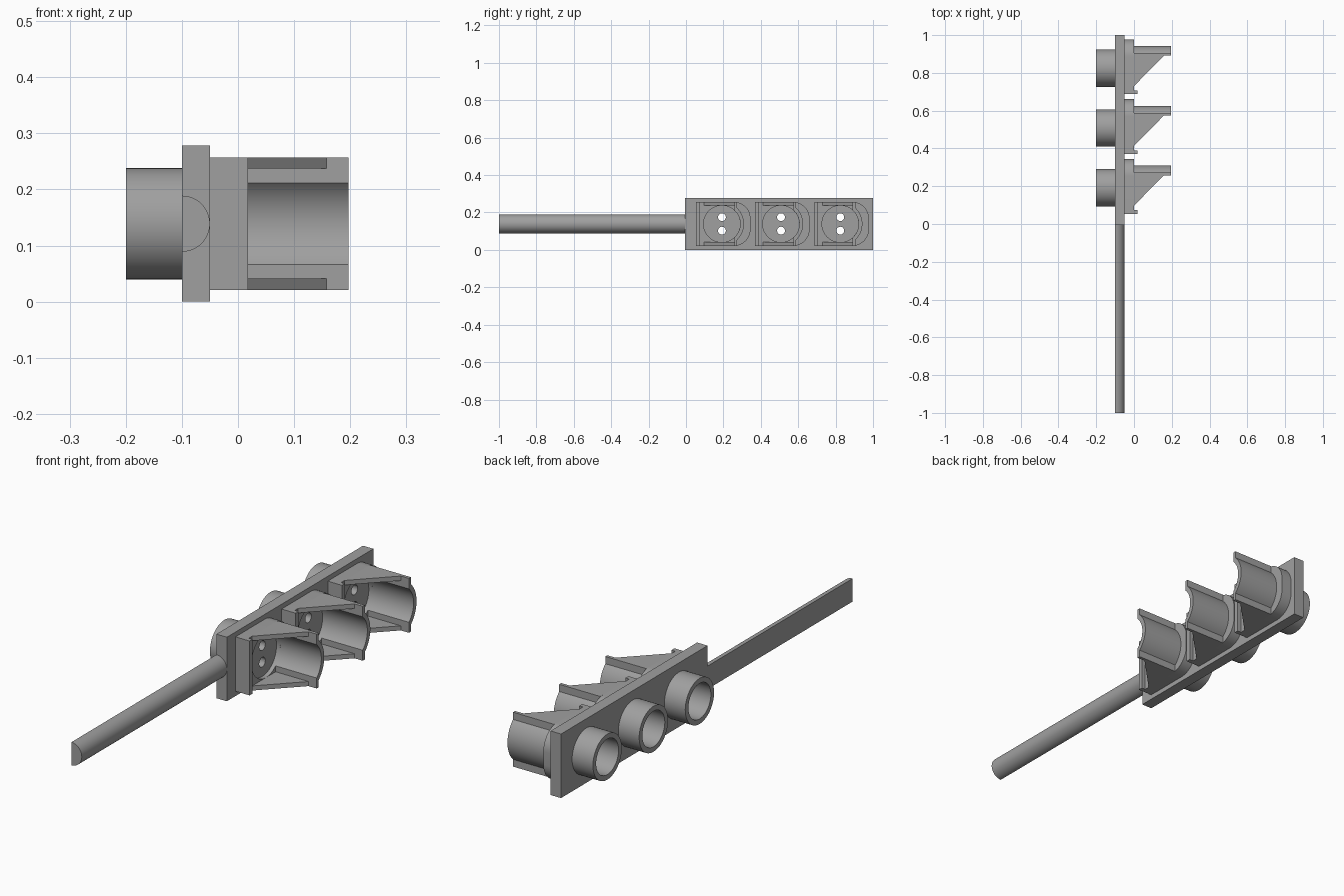
import bpy, bmesh, math

if "Cube" in bpy.data.objects:
    bpy.data.objects.remove(bpy.data.objects["Cube"])

ZC = 0.139                       # height of the socket axes
CENTRES = (0.192, 0.508, 0.825)  # socket positions along the strip

grey = bpy.data.materials.new("mid_grey")
grey.diffuse_color = (0.35, 0.35, 0.35, 1)
grey.use_nodes = True
grey.node_tree.nodes["Principled BSDF"].inputs["Base Color"].default_value = grey.diffuse_color


def prism(name, pts, axis, a, b):
    """Extrude a 2D outline along an axis from a to b."""
    place = {"x": lambda p, t: (t, p[0], p[1]),
             "y": lambda p, t: (p[0], t, p[1]),
             "z": lambda p, t: (p[0], p[1], t)}[axis]
    bm = bmesh.new()
    low = [bm.verts.new(place(p, a)) for p in pts]
    high = [bm.verts.new(place(p, b)) for p in pts]
    bm.faces.new(low)
    bm.faces.new(high)
    n = len(pts)
    for i in range(n):
        j = (i + 1) % n
        bm.faces.new((low[i], low[j], high[j], high[i]))
    bmesh.ops.recalc_face_normals(bm, faces=bm.faces)
    mesh = bpy.data.meshes.new(name)
    bm.to_mesh(mesh)
    bm.free()
    mesh.materials.append(grey)
    obj = bpy.data.objects.new(name, mesh)
    bpy.context.collection.objects.link(obj)
    return obj


def arc(cx, cy, r, a0, a1, n):
    """Points on an arc, angles in degrees, both ends included."""
    return [(cx + r * math.cos(math.radians(a0 + (a1 - a0) * i / n)),
             cy + r * math.sin(math.radians(a0 + (a1 - a0) * i / n)))
            for i in range(n + 1)]


def circle(cx, cy, r, n=48):
    return arc(cx, cy, r, 0, 360, n)[:-1]


def rect(x0, y0, x1, y1):
    return [(x0, y0), (x1, y0), (x1, y1), (x0, y1)]


def cut(obj, pts, a, b):
    """Cut a shaft along x and remove the cutter."""
    cutter = prism("cutter", pts, "x", a, b)
    cutter.hide_render = True
    mod = obj.modifiers.new("cut", "BOOLEAN")
    mod.operation = "DIFFERENCE"
    mod.solver = "EXACT"
    mod.object = cutter
    bpy.context.view_layer.objects.active = obj
    bpy.ops.object.modifier_apply(modifier=mod.name)
    bpy.data.objects.remove(cutter)


# Mounting plate and half-round cable
plate = prism("mounting_plate", rect(-0.005, 0, 1, 0.278), "x", -0.1, -0.05)
prism("cable", arc(-0.1, ZC, 0.05, -90, 90, 24), "y", -1, -0.005)

for i, c in enumerate(CENTRES, 1):
    # Rear tube, open through the plate
    tube = prism(f"rear_tube_{i}", circle(c, ZC, 0.099), "x", -0.2, -0.1)
    for part in (tube, plate):
        cut(part, circle(c, ZC, 0.077), -0.3, 0)

    # Socket base with rounded far corners, a shallow bore and two pin holes
    r, y1, z0, z1 = 0.09, c + 0.153, 0.021, 0.257
    outline = ([(c - 0.138, z1), (c - 0.138, z0)]
               + arc(y1 - r, z0 + r, r, -90, 0, 12)
               + arc(y1 - r, z1 - r, r, 0, 90, 12))
    base = prism(f"socket_base_{i}", outline, "x", -0.05, 0)
    cut(base, circle(c, ZC, 0.098), -0.018, 0.1)
    for side in (-1, 1):
        cut(base, circle(c, ZC + side * 0.036, 0.021, 24), -0.1, 0.1)

    # Lip along the near edge
    prism(f"lip_{i}", rect(c - 0.138, z0, c - 0.118, z1), "x", 0, 0.018)

    # Half-round hood with side flanges
    ri, ro, f0, f1 = 0.098, 0.118, 0.066, 0.08
    ai = math.degrees(math.acos(f0 / ri))
    ao = math.degrees(math.acos(f1 / ro))
    hood = (arc(c, ZC, ri, ai, -ai, 20)
            + [(c + f0, z0), (c + f1, z0)]
            + arc(c, ZC, ro, -ao, ao, 20)
            + [(c + f1, z1), (c + f0, z1)])
    prism(f"hood_{i}", hood, "x", 0, 0.197)

    # Triangular gussets above and below the hood
    wedge = [(0, c - 0.095), (0.158, c + f0), (0, c + f0)]
    prism(f"lower_gusset_{i}", wedge, "z", z0, z0 + 0.02)
    prism(f"upper_gusset_{i}", wedge, "z", z1 - 0.02, z1)

# Smooth the round surfaces, keep the edges crisp
bpy.ops.object.select_all(action="SELECT")
bpy.context.view_layer.objects.active = plate
bpy.ops.object.shade_smooth_by_angle(angle=math.radians(30))
